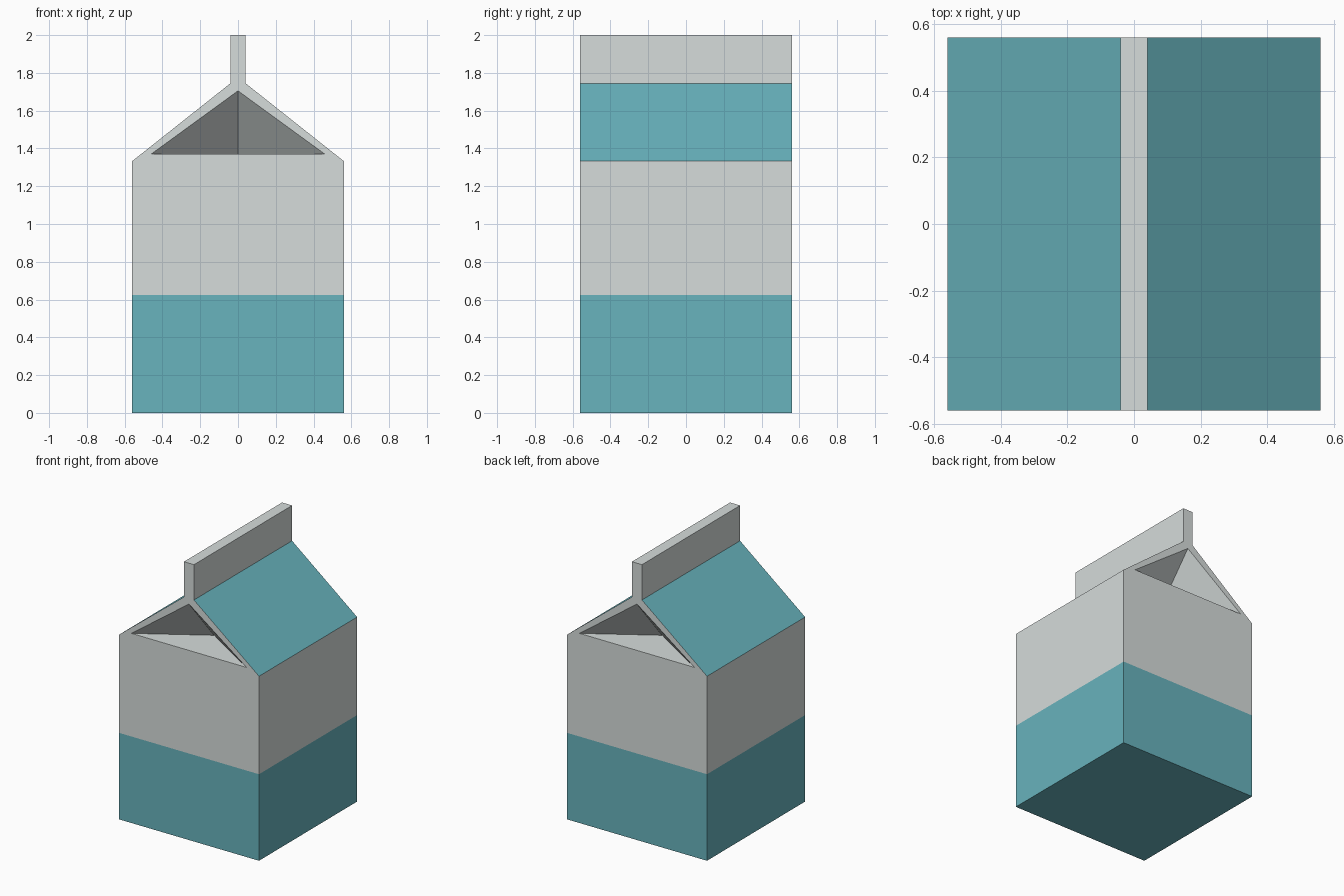
import bpy, bmesh

if "Cube" in bpy.data.objects:
    bpy.data.objects.remove(bpy.data.objects["Cube"])

W = 0.56            # half width and half depth
BAND = 0.625        # top of the painted lower band
EAVE, NECK, TOP = 1.333, 1.745, 2.0
FIN = 0.04          # half thickness of the top seal


def lin(c):
    c /= 255
    return c / 12.92 if c <= 0.04045 else ((c + 0.055) / 1.055) ** 2.4


def material(name, rgb):
    m = bpy.data.materials.new(name)
    m.diffuse_color = (*[lin(c) for c in rgb], 1)
    m.use_nodes = True
    m.node_tree.nodes["Principled BSDF"].inputs["Base Color"].default_value = m.diffuse_color
    return m


def add_object(name, bm):
    bmesh.ops.recalc_face_normals(bm, faces=bm.faces[:])
    me = bpy.data.meshes.new(name)
    bm.to_mesh(me)
    bm.free()
    ob = bpy.data.objects.new(name, me)
    bpy.context.collection.objects.link(ob)
    return ob


# Carton: gable-top profile extruded from front to back
half = [(W, 0), (W, EAVE), (FIN, NECK), (FIN, TOP)]
profile = half + [(-x, z) for x, z in reversed(half)]
bm = bmesh.new()
face = bm.faces.new([bm.verts.new((x, -W, z)) for x, z in profile])
ext = bmesh.ops.extrude_face_region(bm, geom=[face])
bmesh.ops.translate(bm, vec=(0, 2 * W, 0),
                    verts=[v for v in ext["geom"] if isinstance(v, bmesh.types.BMVert)])
carton = add_object("milk_carton", bm)

# Folded gable pockets: pyramids cut into front and back, grown about
# their inner tip so that they pass through the wall
DEPTH, FLOOR, GROW = 0.285, 1.37, 1.1
for side in (-1, 1):
    tip = (0, side * (W - DEPTH), FLOOR)
    bm = bmesh.new()
    pts = [(-0.46, 0), (0.46, 0), (0, 0.335)]
    rim = [bm.verts.new((x * GROW, tip[1] + side * DEPTH * GROW, FLOOR + z * GROW))
           for x, z in pts]
    apex = bm.verts.new(tip)
    bm.faces.new(rim)
    for i in range(3):
        bm.faces.new((rim[i], rim[(i + 1) % 3], apex))
    cutter = add_object("pocket_cutter", bm)
    cutter.hide_render = True
    mod = carton.modifiers.new("pocket", 'BOOLEAN')
    mod.operation = 'DIFFERENCE'
    mod.solver = 'EXACT'
    mod.object = cutter
    bpy.context.view_layer.objects.active = carton
    bpy.ops.object.modifier_apply(modifier=mod.name)
    bpy.data.objects.remove(cutter)

# Colours: lower band and roof slopes are teal, the rest pale grey
carton.data.materials.clear()
carton.data.materials.append(material("pale_grey", (214, 220, 219)))
carton.data.materials.append(material("teal", (104, 179, 189)))
bm = bmesh.new()
bm.from_mesh(carton.data)
bmesh.ops.bisect_plane(bm, geom=bm.verts[:] + bm.edges[:] + bm.faces[:],
                       plane_co=(0, 0, BAND), plane_no=(0, 0, 1))
bm.normal_update()
for f in bm.faces:
    slope = f.normal.z > 0.3 and abs(f.normal.x) > 0.3
    f.material_index = int(slope or f.calc_center_median().z < BAND - 0.01)
    f.smooth = False
bm.to_mesh(carton.data)
bm.free()
